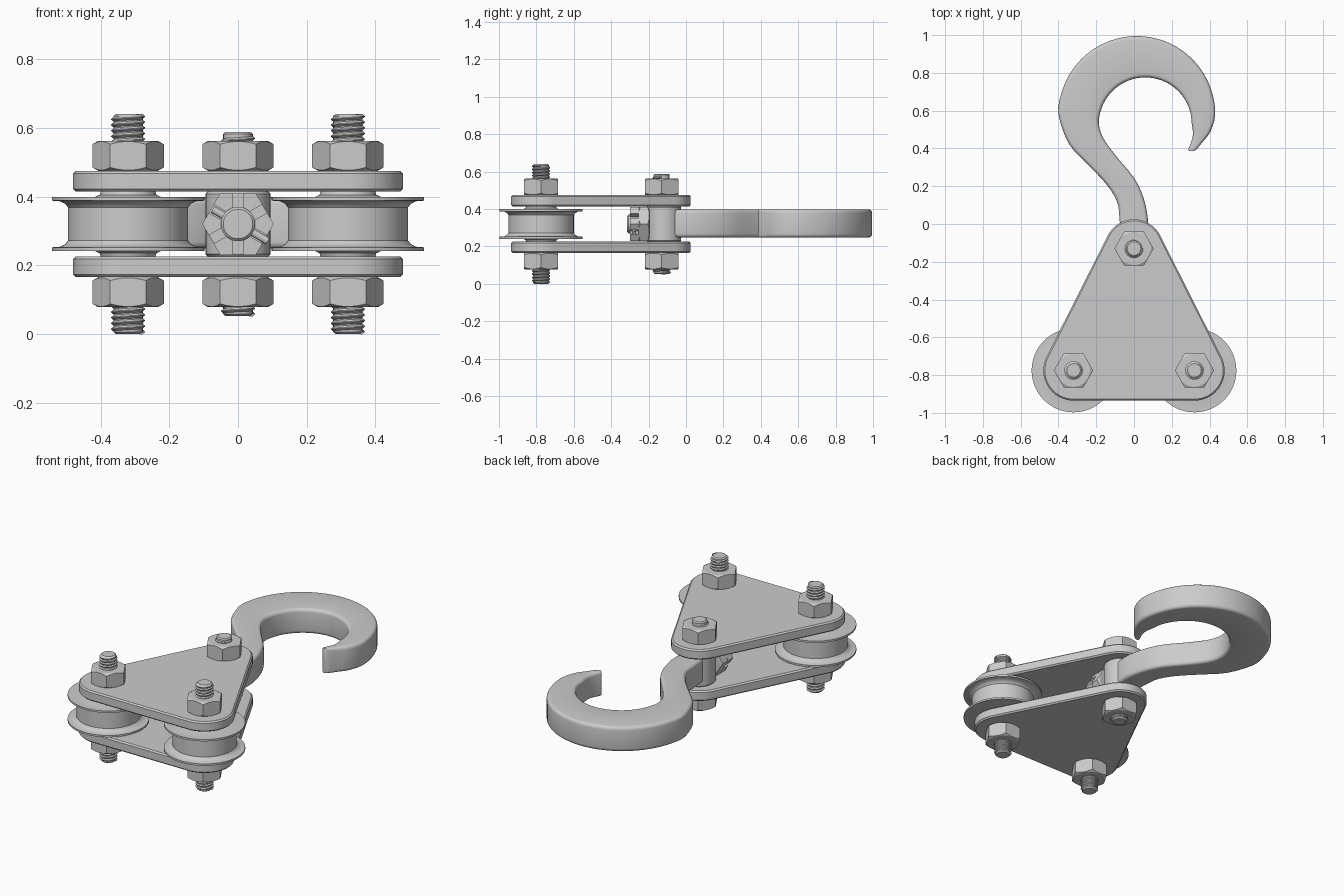
import bpy
from math import sin, cos, pi, radians, sqrt, tan
from mathutils import Matrix, Vector

if "Cube" in bpy.data.objects:
    bpy.data.objects.remove(bpy.data.objects["Cube"])

MID = 0.32                       # mid height of the assembly
SIDE_X, SIDE_Y, TOP_Y = 0.32, -0.775, -0.13


def make(name, verts, faces, mat=Matrix(), angle=30):
    me = bpy.data.meshes.new(name)
    me.from_pydata([mat @ Vector(v) for v in verts], [], faces)
    me.shade_smooth()
    me.set_sharp_from_angle(angle=radians(angle))
    ob = bpy.data.objects.new(name, me)
    bpy.context.collection.objects.link(ob)
    return ob


def loft(name, rings, mat=Matrix(), angle=30):
    """Skin a list of equal-length closed rings and cap both ends."""
    n = len(rings[0])
    verts = [p for r in rings for p in r]
    faces = [(k * n + i, k * n + (i + 1) % n, (k + 1) * n + (i + 1) % n, (k + 1) * n + i)
             for k in range(len(rings) - 1) for i in range(n)]
    faces += [tuple(reversed(range(n))), tuple(range(len(verts) - n, len(verts)))]
    return make(name, verts, faces, mat, angle)


def lathe(name, profile, mat=Matrix(), n=48):
    return loft(name, [[(r * cos(2 * pi * i / n), r * sin(2 * pi * i / n), z) for i in range(n)]
                       for r, z in profile], mat)


def prism(name, pts, z0, z1, mat=Matrix()):
    return loft(name, [[(x, y, z) for x, y in pts] for z in (z0, z1)], mat)


def hex_nut(name, z0, z1, mat=Matrix(), flat=0.09, n=48):
    """Hexagon with conical corner chamfers on both ends."""
    ang = [2 * pi * i / n for i in range(n)]
    hexr = [flat / cos(a % (pi / 3) - pi / 6) for a in ang]
    rings = []
    for z, s, edge in ((z0, 1, 0), (z0, 1, 1), (z1, -1, 1), (z1, -1, 0)):
        rings.append([((h if edge else flat - .003) * cos(a), (h if edge else flat - .003) * sin(a),
                       z + s * edge * (h - flat + .003) * tan(pi / 6)) for a, h in zip(ang, hexr)])
    return loft(name, rings, mat, 25)


def threaded_bolt(name, x, y, z0, z1, pitch=0.0165, n=24):
    mat = Matrix.Translation((x, y, 0))
    lathe(name, [(.036, z0), (.043, z0 + .006), (.043, z1 - .006), (.036, z1)], mat, n)
    # V-shaped helical ridge
    turns = int((z1 - z0 - .012) / pitch)
    count = turns * n
    verts = []
    for i in range(count + 1):
        a, z = 2 * pi * i / n, z0 + .006 + i * pitch / n
        verts += [(r * cos(a), r * sin(a), z + d * pitch)
                  for r, d in ((.041, -.5), (.049, -.08), (.049, .08), (.041, .5))]
    faces = [(4 * i + k, 4 * i + 4 + k, 4 * i + 5 + k, 4 * i + 1 + k)
             for i in range(count) for k in range(3)]
    make(name + "_thread", verts, faces, mat)


# Side plates: rounded triangles with small edge chamfers
def plate_ring(inset, z):
    t = 26.6
    ring = []
    for cx, cy, r, a0, a1 in ((SIDE_X, SIDE_Y, .16, -90, t), (0, TOP_Y, .155, t, 180 - t),
                              (-SIDE_X, SIDE_Y, .16, 180 - t, 270)):
        for i in range(17):
            a = radians(a0 + (a1 - a0) * i / 16)
            ring.append((cx + (r - inset) * cos(a), cy + (r - inset) * sin(a), z))
    return ring


for name, lo in (("lower_plate", MID - .155), ("upper_plate", MID + .094)):
    hi = lo + .061
    loft(name, [plate_ring(.008, lo), plate_ring(0, lo + .008),
                plate_ring(0, hi - .008), plate_ring(.008, hi)])

# Grooved pulleys
half = [(.08, .094), (.083, .085), (.095, .079), (.222, .079), (.222, .068), (.197, .066),
        (.182, .058), (.175, .048)]
pulley = half + [(r, -z) for r, z in reversed(half)]
for side, x in (("left", -SIDE_X), ("right", SIDE_X)):
    lathe(side + "_pulley", pulley[::-1], Matrix.Translation((x, SIDE_Y, MID)), 64)

# Bolts with a nut on each face
for side, x, y, reach in (("left", -SIDE_X, SIDE_Y, .32), ("right", SIDE_X, SIDE_Y, .32),
                          ("centre", 0, TOP_Y, .268)):
    threaded_bolt(side + "_bolt", x, y, MID - reach, MID + reach)
    for end, z in (("upper", MID + .155), ("lower", MID - .242)):
        hex_nut(f"{side}_{end}_nut", z, z + .087, Matrix.Translation((x, y, 0)))

# Swivel block between the plates
lathe("swivel_block", [(.088, -.094), (.094, -.088), (.094, .088), (.088, .094)],
      Matrix.Translation((0, -.12, MID)))

# Hook shank and castle nut, local z pointing to the front
fwd = Matrix.Translation((0, 0, MID)) @ Matrix.Rotation(pi / 2, 4, 'X')
lathe("hook_collar", [(.06, -.01), (.07, 0), (.07, .05)], fwd)
lathe("hook_shank", [(.05, .03), (.05, .308), (.043, .315)], fwd, 32)
hex_nut("castle_nut", .195, .255, fwd)
w, c30 = .014, sqrt(3) / 2
tooth = [(.104, 0)]
for r in (.09, .048):
    tooth.append((r * c30 + w * .5, r * .5 - w * c30))
tooth += [(x, -y) for x, y in reversed(tooth[1:])]
for k in range(6):
    prism(f"castle_tooth_{k + 1}", tooth, .25, .3, fwd @ Matrix.Rotation(k * pi / 3, 4, 'Z'))

# Cotter pin through the castle slots
pin = fwd @ Matrix.Translation((0, 0, .278)) @ Matrix.Rotation(-pi / 6, 4, 'Z') @ Matrix.Rotation(pi / 2, 4, 'Y')
lathe("cotter_pin", [(.011, -.085), (.011, .1)], pin, 16)

# Hook: outer and inner edge pairs, the bow taken from two offset circles
pairs = [((-.07, -.06), (.07, -.06)), ((-.077, .03), (.073, .03)), ((-.09, .12), (.05, .14)),
         ((-.15, .215), (0, .245)), ((-.25, .32), (-.095, .36)), ((-.345, .425), (-.163, .455))]
for i in range(13):
    a = radians(180 - 15 * i)
    pairs.append(((.015 + .415 * cos(a), .58 + .415 * sin(a)), (.06 + .246 * cos(a), .53 + .246 * sin(a))))
pairs += [((.405, .49), (.312, .475)), ((.36, .43), (.3, .425)), ((.33, .395), (.287, .395)),
          ((.315, .386), (.295, .386))]


def spline(p, s=3):
    """Catmull-Rom smoothing of a point list."""
    p = [Vector(q) for q in p]
    p = [2 * p[0] - p[1]] + p + [2 * p[-1] - p[-2]]
    out = []
    for a, b, c, d in zip(p, p[1:], p[2:], p[3:]):
        for k in range(s):
            t = k / s
            out.append(.5 * (2 * b + (c - a) * t + (2 * a - 5 * b + 4 * c - d) * t * t
                             + (3 * b - a - 3 * c + d) * t ** 3))
    return out + [p[-2]]


rings = []
for o, i in zip(spline([p[0] for p in pairs]), spline([p[1] for p in pairs])):
    mid, across = (o + i) / 2, (o - i) / 2
    hw = across.length
    u, r, hh = across / hw, min(.02, hw * .6), .075
    ring = []
    for q, (sx, sz) in enumerate(((1, 1), (-1, 1), (-1, -1), (1, -1))):
        for k in range(5):
            a = pi / 2 * (q + k / 4)
            p = mid + u * (sx * (hw - r) + r * cos(a))
            ring.append((p.x, p.y, MID + .003 + sz * (hh - r) + r * sin(a)))
    rings.append(ring[::-1])
loft("hook", rings, angle=40)

# Make face directions consistent
import bmesh
for ob in bpy.data.objects:
    bm = bmesh.new()
    bm.from_mesh(ob.data)
    bmesh.ops.recalc_face_normals(bm, faces=bm.faces)
    bm.to_mesh(ob.data)
    bm.free()
